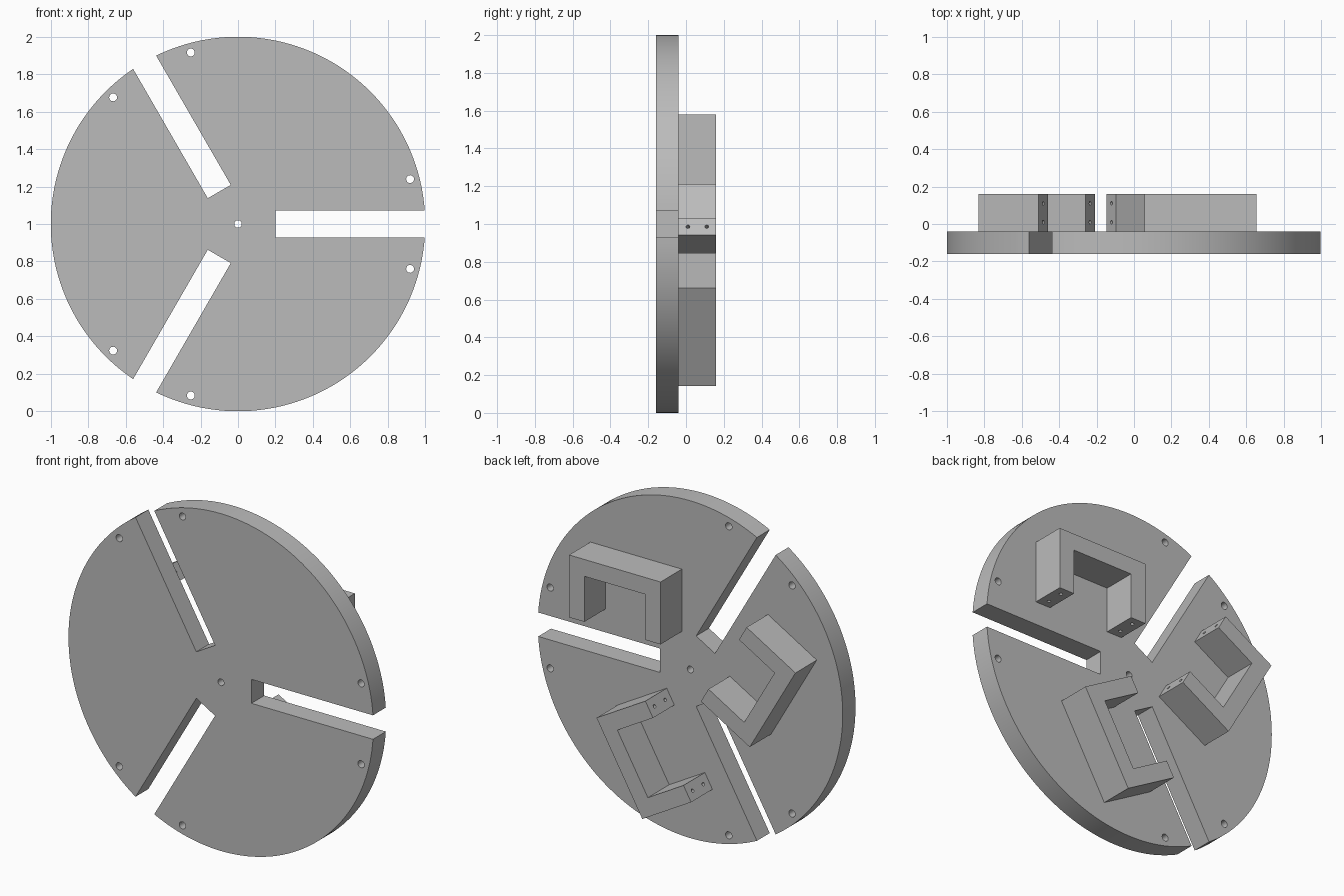
import bpy, bmesh, math
from mathutils import Matrix, Vector

cube = bpy.data.objects.get("Cube")
if cube:
    bpy.data.objects.remove(cube, do_unlink=True)

GREY = (0.5, 0.5, 0.5, 1.0)
FRONT, MID, BACK = -0.16, -0.04, 0.16      # plate front, plate back, bracket back
CENTRE = Matrix.Translation((0, 0, 1))
ALONG_Y = Matrix.Rotation(math.pi / 2, 4, 'X')

mat = bpy.data.materials.new("plain_grey")
mat.use_nodes = True
mat.diffuse_color = GREY
mat.node_tree.nodes["Principled BSDF"].inputs["Base Color"].default_value = GREY


def spin(angle):
    """Turn about the disc axis, from +x towards +z."""
    return CENTRE @ Matrix.Rotation(-angle, 4, 'Y')


def add_cylinder(bm, matrix, radius, depth, segments=24):
    bmesh.ops.create_cone(bm, cap_ends=True, segments=segments, radius1=radius,
                          radius2=radius, depth=depth, matrix=matrix)


def add_box(bm, matrix, centre, size):
    bmesh.ops.create_cube(bm, size=1, matrix=matrix @ Matrix.Translation(centre)
                          @ Matrix.Diagonal((*size, 1)))


def finish(bm, name):
    bmesh.ops.recalc_face_normals(bm, faces=bm.faces)
    mesh = bpy.data.meshes.new(name)
    bm.to_mesh(mesh)
    bm.free()
    mesh.materials.append(mat)
    obj = bpy.data.objects.new(name, mesh)
    bpy.context.collection.objects.link(obj)
    return obj


def cut(obj, cutter):
    """Subtract the cutter, remove it, and smooth the round walls."""
    cutter.hide_render = True
    mod = obj.modifiers.new("cut", 'BOOLEAN')
    mod.operation, mod.solver, mod.object = 'DIFFERENCE', 'EXACT', cutter
    bpy.ops.object.select_all(action='DESELECT')
    obj.select_set(True)
    bpy.context.view_layer.objects.active = obj
    bpy.ops.object.modifier_apply(modifier=mod.name)
    bpy.data.objects.remove(cutter, do_unlink=True)
    bpy.ops.object.shade_smooth_by_angle(angle=math.radians(30))


turns = [math.radians(a) for a in (0, 120, 240)]

# Round base plate
bm = bmesh.new()
plate_mid = Matrix.Translation((0, (FRONT + MID) / 2, 0))
add_cylinder(bm, CENTRE @ plate_mid @ ALONG_Y, 1.0, MID - FRONT, 180)
plate = finish(bm, "base_plate")

# Three radial slots, rim holes beside them, and the centre hole
bm = bmesh.new()
add_cylinder(bm, CENTRE @ plate_mid @ ALONG_Y, 0.02, 0.4)
for turn in turns:
    add_box(bm, spin(turn), (0.7, -0.1, 0), (1.0, 0.4, 0.142))
    for side in (-1, 1):
        place = spin(turn + side * math.radians(14.6)) @ Matrix.Translation((0.95, 0, 0))
        add_cylinder(bm, place @ plate_mid @ ALONG_Y, 0.021, 0.4)
cut(plate, finish(bm, "plate_cutter"))

# Three U-shaped brackets on the back, with two screw holes in each foot
LEFT, RIGHT, FOOT, TOP, WALL = 0.055, 0.655, 0.21, 0.58, 0.1
profile = [(LEFT, FOOT), (LEFT, TOP), (RIGHT, TOP), (RIGHT, FOOT),
           (RIGHT - WALL, FOOT), (RIGHT - WALL, TOP - WALL),
           (LEFT + WALL, TOP - WALL), (LEFT + WALL, FOOT)]
for label, turn in zip(("upper", "side", "lower"), turns):
    place = spin(turn)
    bm = bmesh.new()
    face = bm.faces.new([bm.verts.new((x, MID, z)) for x, z in profile])
    grown = bmesh.ops.extrude_face_region(bm, geom=[face])
    bmesh.ops.translate(bm, vec=Vector((0, BACK - MID, 0)),
                        verts=[g for g in grown["geom"] if isinstance(g, bmesh.types.BMVert)])
    bm.transform(place)
    bracket = finish(bm, label + "_bracket")

    bm = bmesh.new()
    for x in (LEFT + WALL / 2, RIGHT - WALL / 2):
        for y in (0.01, 0.11):
            add_cylinder(bm, place @ Matrix.Translation((x, y, FOOT)), 0.01, 0.2, 16)
    cut(bracket, finish(bm, "screw_hole_cutter"))
